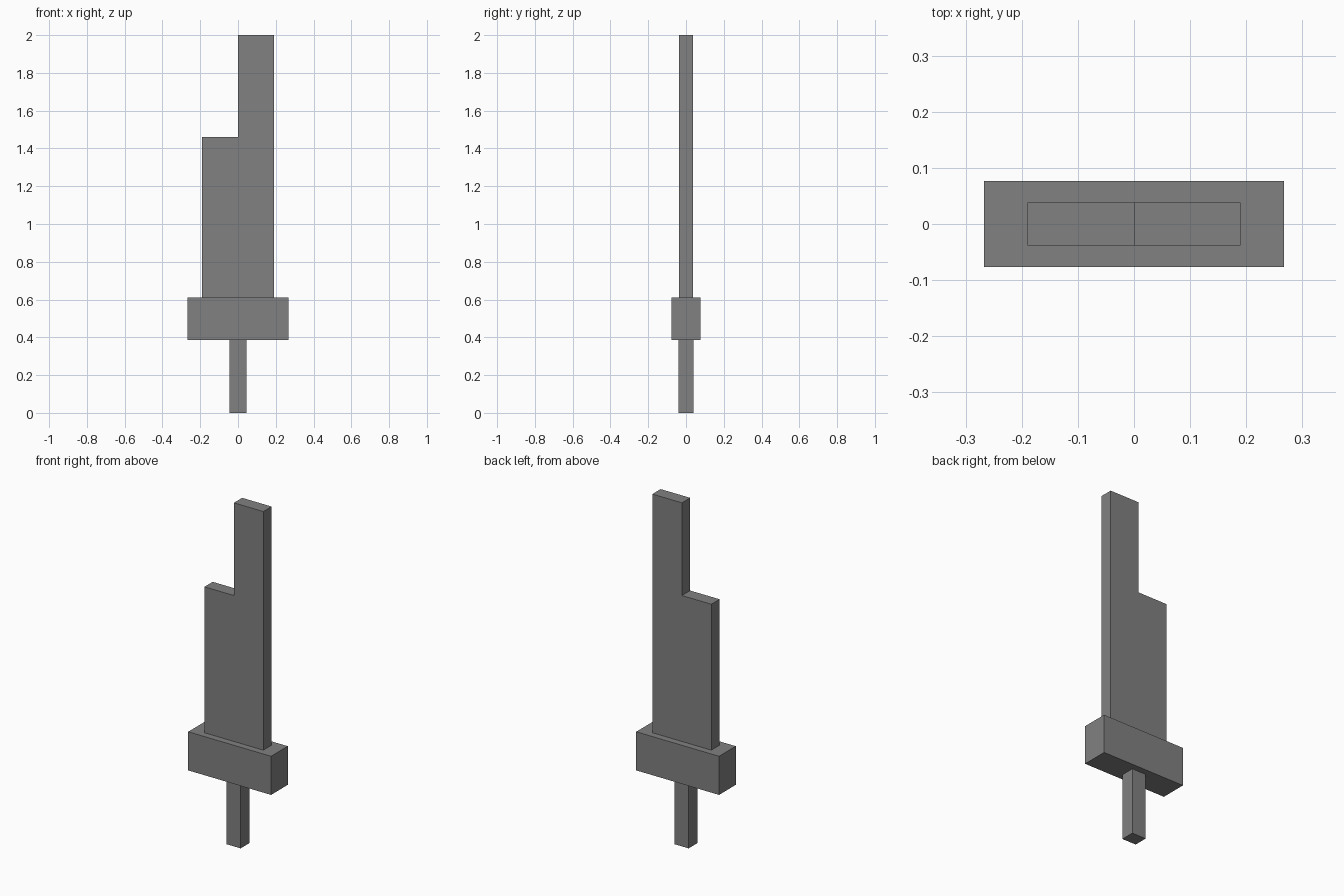
import bpy
import bmesh

cube = bpy.data.objects.get("Cube")
if cube:
    bpy.data.objects.remove(cube, do_unlink=True)

grey = bpy.data.materials.new("plain grey")
grey.use_nodes = True
colour = (0.22, 0.22, 0.22, 1)
grey.diffuse_color = colour
grey.node_tree.nodes["Principled BSDF"].inputs["Base Color"].default_value = colour


def extrude_profile(name, outline, half_depth):
    """Extrude an x-z outline along y, centred on y = 0."""
    bm = bmesh.new()
    face = bm.faces.new([bm.verts.new((x, -half_depth, z)) for x, z in outline])
    result = bmesh.ops.extrude_face_region(bm, geom=[face], use_keep_orig=True)
    moved = [v for v in result["geom"] if isinstance(v, bmesh.types.BMVert)]
    bmesh.ops.translate(bm, verts=moved, vec=(0, 2 * half_depth, 0))
    bmesh.ops.recalc_face_normals(bm, faces=bm.faces)
    mesh = bpy.data.meshes.new(name)
    bm.to_mesh(mesh)
    bm.free()
    mesh.materials.append(grey)
    obj = bpy.data.objects.new(name, mesh)
    bpy.context.collection.objects.link(obj)
    return obj


def block(name, half_width, half_depth, bottom, top):
    w = half_width
    return extrude_profile(
        name, [(-w, bottom), (w, bottom), (w, top), (-w, top)], half_depth)


# Square grip and wide guard
block("grip", 0.045, 0.04, 0, 0.385)
block("guard", 0.267, 0.077, 0.385, 0.61)

# Stepped blade, taller on its left half
w, base, step, tip = 0.19, 0.61, 1.46, 2.0
extrude_profile(
    "blade",
    [(-w, base), (w, base), (w, tip), (0, tip), (0, step), (-w, step)],
    0.038)
